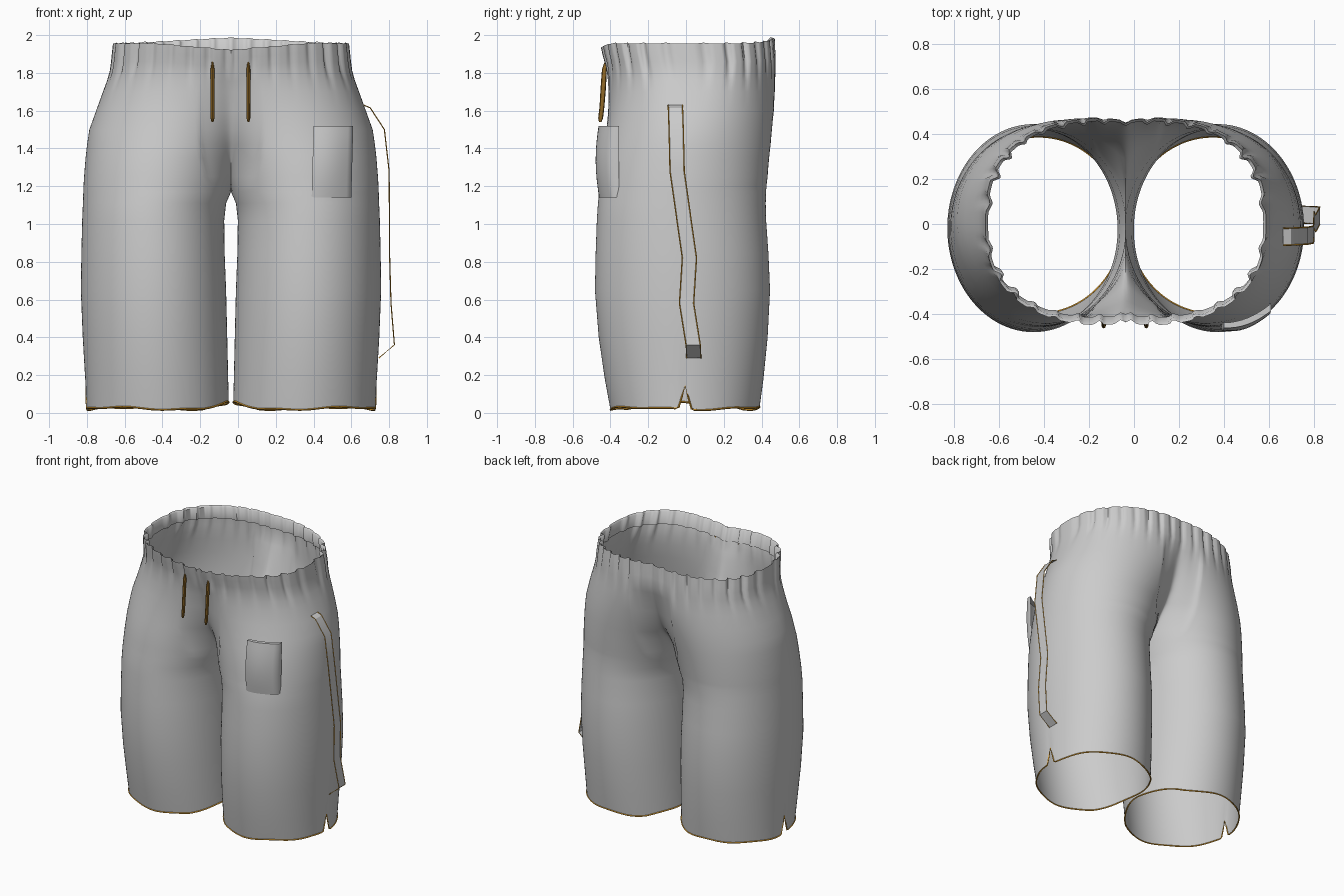
import bpy, bmesh
from math import sin, cos, acos, pi
from mathutils import Vector

if "Cube" in bpy.data.objects:
    bpy.data.objects.remove(bpy.data.objects["Cube"])

CX = -0.037   # centre line of the garment
N = 144       # steps around each half


def material(name, rgb):
    m = bpy.data.materials.new(name)
    m.diffuse_color = (*rgb, 1)
    m.use_nodes = True
    m.node_tree.nodes["Principled BSDF"].inputs["Base Color"].default_value = m.diffuse_color
    return m


ORANGE = material("orange_thread", (0.75, 0.36, 0.03))
BROWN = material("brown_cord", (0.28, 0.14, 0.02))


def make(name, verts, faces, smooth=40, mat=None, soften=False):
    bm = bmesh.new()
    vs = [bm.verts.new(v) for v in verts]
    for f in faces:
        bm.faces.new([vs[i] for i in f])
    bmesh.ops.remove_doubles(bm, verts=bm.verts, dist=0.0002)
    if soften:  # relax the centre seam into a soft fold
        seam = [v for v in bm.verts if abs(v.co.x - CX) < 0.16 and 1.22 < v.co.z < 1.8]
        for _ in range(14):
            bmesh.ops.smooth_vert(bm, verts=seam, factor=0.5,
                                  use_axis_x=False, use_axis_y=True, use_axis_z=False)
    bmesh.ops.recalc_face_normals(bm, faces=bm.faces)
    me = bpy.data.meshes.new(name)
    bm.to_mesh(me)
    bm.free()
    if mat:
        me.materials.append(mat)
    ob = bpy.data.objects.new(name, me)
    bpy.context.collection.objects.link(ob)
    bpy.ops.object.select_all(action='DESELECT')
    ob.select_set(True)
    bpy.context.view_layer.objects.active = ob
    bpy.ops.object.shade_smooth_by_angle(angle=smooth * pi / 180)
    return ob


def grid_faces(rows, cols, base=0):
    return [(base + r * cols + c, base + r * cols + c + 1,
             base + (r + 1) * cols + c + 1, base + (r + 1) * cols + c)
            for r in range(rows - 1) for c in range(cols - 1)]


def thread(name, pts, r):
    """Thin square cord along a list of points."""
    pts = [Vector(p) for p in pts]
    vs = []
    for i, p in enumerate(pts):
        d = (pts[min(i + 1, len(pts) - 1)] - pts[max(i - 1, 0)]).normalized()
        ref = Vector((0, 0, 1)) if abs(d.z) < 0.7 else Vector((1, 0, 0))
        a = d.cross(ref).normalized()
        b = d.cross(a)
        vs += [p + r * (a * cos(k * pi / 2) + b * sin(k * pi / 2)) for k in range(5)]
    make(name, vs, grid_faces(len(pts), 5), 50, ORANGE)


# Half sections: z, inner x, outer x, front y, back y.
# Negative inner x means the two leg ovals overlap and are cut at the centre seam.
ROWS = [
    (0.03, 0.012, 0.765, -0.400, 0.390),
    (0.18, 0.015, 0.772, -0.430, 0.410),
    (0.40, 0.020, 0.785, -0.462, 0.432),
    (0.65, 0.026, 0.795, -0.482, 0.445),
    (0.85, 0.034, 0.792, -0.478, 0.436),
    (1.02, 0.036, 0.788, -0.472, 0.424),
    (1.11, 0.026, 0.784, -0.466, 0.422),
    (1.17, 0.000, 0.782, -0.460, 0.424),
    (1.20, -0.008, 0.781, -0.457, 0.426),
    (1.25, -0.025, 0.778, -0.453, 0.432),
    (1.35, -0.062, 0.770, -0.443, 0.440),
    (1.42, -0.100, 0.762, -0.432, 0.448),
    (1.50, -0.145, 0.750, -0.422, 0.455),
    (1.60, -0.215, 0.714, -0.412, 0.465),
    (1.70, -0.294, 0.678, -0.410, 0.470),
    (1.76, -0.325, 0.656, -0.413, 0.472),
    (1.81, -0.345, 0.642, -0.418, 0.474),
    (1.86, -0.355, 0.635, -0.426, 0.474),
    (1.91, -0.365, 0.630, -0.440, 0.472),
    (1.955, -0.375, 0.625, -0.450, 0.470),
    # waistband folded to the inside
    (1.945, -0.370, 0.613, -0.438, 0.458),
    (1.86, -0.350, 0.622, -0.415, 0.461),
]


def half_section(row, first):
    z, xi, xo, yf, yb = row
    lx, rx, ly, ry = (xi + xo) / 2, (xo - xi) / 2, (yf + yb) / 2, (yb - yf) / 2
    a = acos(min(1, lx / rx))
    gather = min(1, max(0, (z - 1.74) / 0.14))
    e = 1 - 0.25 * min(1, max(0, (z - 1.5) / 0.35))   # squarer towards the waist
    pts = []
    for i in range(N + 1):
        u = i / N
        t = a + (2 * pi - 2 * a) * u
        s = sin(t)
        x, y = lx - rx * cos(t), ly - ry * (abs(s) ** e) * (1 if s > 0 else -1)
        # gathered pleats near the waist, pinched inwards
        w = max(0, sin(2 * pi * 16 * u + 2.5 * sin(7 * u))) ** 1.5
        k = 1 - 0.042 * gather * w * (0.75 + 0.25 * sin(23 * u))
        x, y, zz = x * k, y * k, z
        zz += gather * 0.030 * max(0, y) / 0.46 * max(0, 1 - abs(x) / 0.6)
        zz -= gather * 0.035 * max(0, 1 - abs(x) / 0.4) * (y < 0)
        zz += 0.005 * w * (z > 1.94)
        if first:  # wavy hem with a side slit
            zz += 0.006 * sin(3 * t + 1) + 0.004 * sin(7 * t) - 0.006
            if x > lx:
                zz += 0.125 * max(0, 1 - abs(y - ly) / 0.036)
            zz += 0.03 * max(0, 1 - x / 0.15)
        pts.append((x, y, zz))
    return pts


# Shorts body: two mirrored halves joined at the centre seam
verts, faces = [], []
for s, side in ((1, "right"), (-1, "left")):
    base = len(verts)
    for r, row in enumerate(ROWS):
        ring = [(CX + s * x, y, z) for x, y, z in half_section(row, r == 0)]
        verts += ring
        if r == 0:
            thread("hem_thread_" + side, ring, 0.005)
    faces += grid_faces(len(ROWS), N + 1, base)
make("shorts_body", verts, faces, 60, soften=True)

# Patch pocket on the front of one leg: bulged panel with sides running into the cloth
n = 8
pv = []
for j in range(-1, n + 2):
    for i in range(-1, n + 2):
        u, v = min(1, max(0, i / n)), min(1, max(0, j / n))
        x, z = 0.39 + 0.21 * u + 0.01 * v, 1.14 + 0.38 * v
        y = -0.455 + 0.075 * u * u - 0.03 * sin(pi * (0.08 + 0.8 * v)) * (0.7 + 0.3 * sin(pi * u))
        if i in (-1, n + 1) or j in (-1, n + 1):
            y = -0.44 + 0.085 * u * u
        pv.append((x, y, z))
make("pocket", pv, grid_faces(n + 3, n + 3), 75)

# Loose ribbon down the side: x, front edge y, z
path = [(0.665, -0.095, 1.63), (0.70, -0.094, 1.615), (0.775, -0.09, 1.50),
        (0.80, -0.085, 1.28), (0.803, -0.02, 0.82), (0.81, -0.035, 0.58),
        (0.828, 0.0, 0.36), (0.745, 0.004, 0.29)]
edges = [[(x, y + d, z) for x, y, z in path] for d in (0, 0.076)]
make("side_ribbon", [p for pair in zip(*edges) for p in pair], grid_faces(len(path), 2), 30)
for side, pts in zip(("front", "back"), edges):
    thread("ribbon_thread_" + side, pts, 0.003)

# Drawstrings hanging from the front of the waist
prof = [(1.86, 0.004, -0.425), (1.82, 0.010, -0.432), (1.72, 0.011, -0.438),
        (1.62, 0.010, -0.445), (1.56, 0.010, -0.452), (1.54, 0.005, -0.454)]
for side, x0 in (("left", -0.135), ("right", 0.055)):
    dv = [(x0 + r * cos(k * pi / 4), y + 1.3 * r * sin(k * pi / 4), z)
          for z, r, y in prof for k in range(9)]
    make("drawstring_" + side, dv, grid_faces(len(prof), 9), 40, BROWN)
